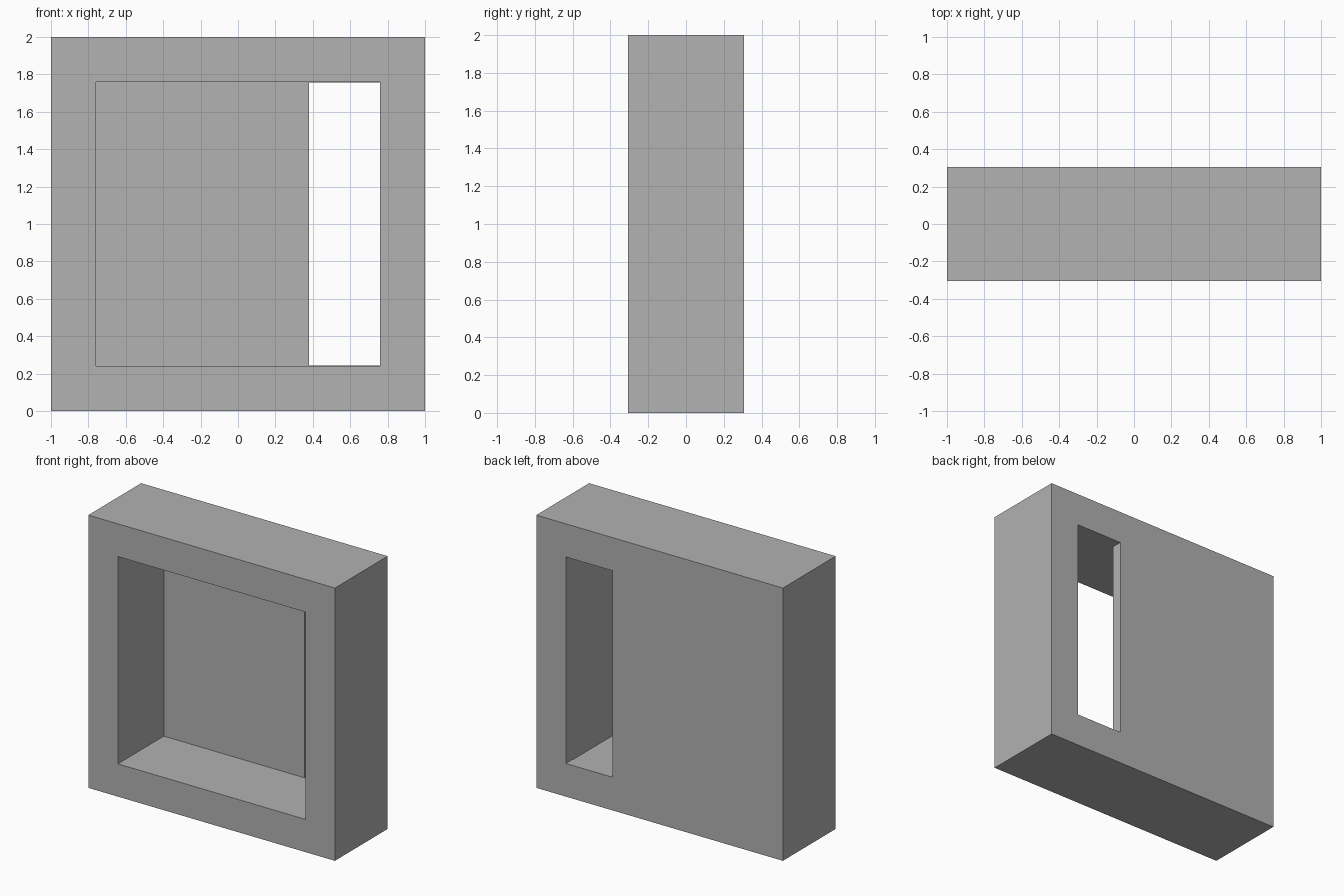
import bpy

old = bpy.data.objects.get("Cube")
if old:
    bpy.data.objects.remove(old, do_unlink=True)

HALF_DEPTH = 0.306
PANEL = 0.08      # thickness of the back panel
OPENING = 0.76    # half width of the front recess

grey = bpy.data.materials.new("plain grey")
grey.use_nodes = True
colour = (0.445, 0.445, 0.445, 1)
grey.diffuse_color = colour
grey.node_tree.nodes["Principled BSDF"].inputs["Base Color"].default_value = colour


def box(name, low, high):
    """Axis-aligned box between two corners."""
    centre = [(a + b) / 2 for a, b in zip(low, high)]
    bpy.ops.mesh.primitive_cube_add(size=1, location=centre)
    ob = bpy.context.object
    ob.name = name
    ob.scale = [b - a for a, b in zip(low, high)]
    bpy.ops.object.transform_apply(location=True, rotation=False, scale=True)
    ob.data.materials.append(grey)
    return ob


def cut(target, cutter):
    """Subtract the cutter from the target and remove it."""
    cutter.hide_render = True
    mod = target.modifiers.new("cut", 'BOOLEAN')
    mod.operation = 'DIFFERENCE'
    mod.solver = 'EXACT'
    mod.object = cutter
    bpy.context.view_layer.objects.active = target
    bpy.ops.object.modifier_apply(modifier=mod.name)
    bpy.data.objects.remove(cutter, do_unlink=True)


# Deep square frame with a closed back
frame = box("window_frame", (-1, -HALF_DEPTH, 0), (1, HALF_DEPTH, 2))

# Square recess from the front, stopping at the back panel
cut(frame, box("recess_cutter", (-OPENING, -1, 1 - OPENING),
               (OPENING, HALF_DEPTH - PANEL, 1 + OPENING)))

# Tall slot through the back panel, a hair shorter than the recess
lip = 0.003
cut(frame, box("slot_cutter", (OPENING / 2, 0, 1 - OPENING + lip),
               (OPENING, 1, 1 + OPENING - lip)))
